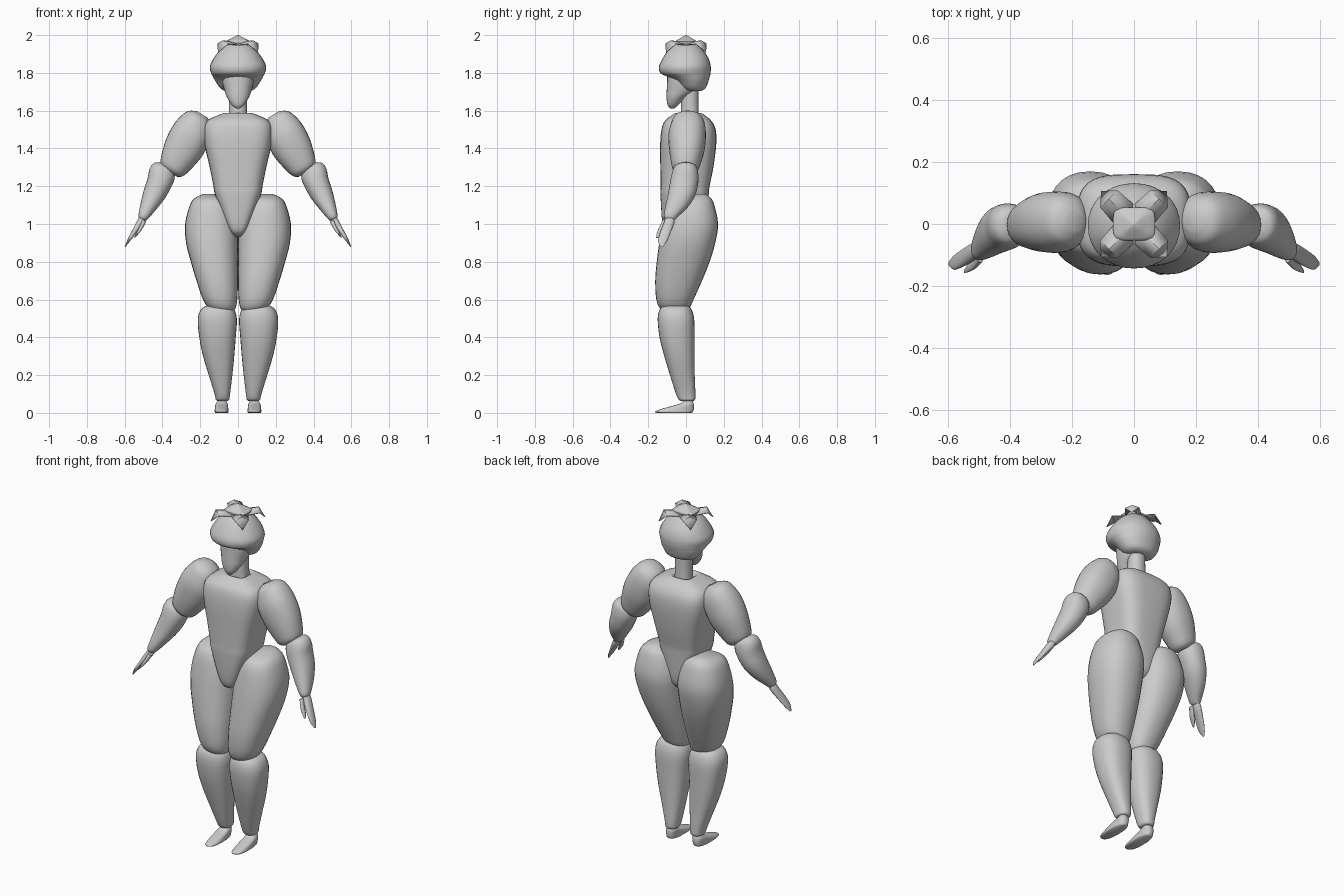
import bpy, bmesh, math
from mathutils import Vector


def finish(name, bm, mirror=False, angle=50, solid=0):
    bmesh.ops.recalc_face_normals(bm, faces=bm.faces)
    me = bpy.data.meshes.new(name)
    bm.to_mesh(me)
    bm.free()
    ob = bpy.data.objects.new(name, me)
    bpy.context.collection.objects.link(ob)
    if solid:
        ob.modifiers.new("thickness", 'SOLIDIFY').thickness = solid
    if mirror:
        ob.modifiers.new("mirror", 'MIRROR')
    bpy.ops.object.select_all(action='DESELECT')
    ob.select_set(True)
    bpy.context.view_layer.objects.active = ob
    bpy.ops.object.shade_smooth_by_angle(angle=math.radians(angle))
    return ob


def smooth_rows(rows, steps):
    # Catmull-Rom interpolation between the given sections
    pts = [rows[0]] + list(rows) + [rows[-1]]
    out = []
    for i in range(1, len(pts) - 2):
        a, b, c, d = pts[i - 1:i + 3]
        for k in range(steps):
            t = k / steps
            out.append([0.5 * (2 * q + (r - p) * t + (2 * p - 5 * q + 4 * r - s) * t * t
                               + (3 * q - p - 3 * r + s) * t ** 3)
                        for p, q, r, s in zip(a, b, c, d)])
    return out + [list(rows[-1])]


def limb(name, rows, origin=(0, 0), axis=(0, 1), p=2.2, n=28, mirror=False, steps=3):
    """Loft of super-ellipses; row = (distance along axis, side min, side max, y min, y max)."""
    d = Vector(axis).normalized()
    u = Vector((abs(d.y), d.x))
    o = Vector(origin)
    bm = bmesh.new()
    rings = []
    for t, s0, s1, y0, y1 in smooth_rows(rows, steps):
        ring = []
        for i in range(n):
            a = 2 * math.pi * i / n
            ca, sa = math.cos(a), math.sin(a)
            ex = math.copysign(abs(ca) ** (2 / p), ca)
            ey = math.copysign(abs(sa) ** (2 / p), sa)
            q = o + d * t + u * ((s0 + s1) / 2 + ex * (s1 - s0) / 2)
            ring.append(bm.verts.new((q.x, (y0 + y1) / 2 + ey * (y1 - y0) / 2, q.y)))
        rings.append(ring)
    for a, b in zip(rings, rings[1:]):
        for i in range(n):
            bm.faces.new((a[i], a[(i + 1) % n], b[(i + 1) % n], b[i]))
    bm.faces.new(rings[0])
    bm.faces.new(rings[-1])
    return finish(name, bm, mirror)


def centred(rows):
    return [(z, -h, h, y0, y1) for z, h, y0, y1 in rows]


# Torso tapering to a V between the thighs
limb("torso", centred([
    (.93, .015, -.06, .06), (.95, .035, -.105, .09), (1.0, .065, -.125, .11),
    (1.15, .12, -.135, .12), (1.2, .13, -.135, .125), (1.3, .15, -.136, .145),
    (1.42, .177, -.137, .16), (1.5, .183, -.13, .157), (1.545, .165, -.113, .135),
    (1.572, .115, -.08, .105), (1.588, .065, -.05, .075), (1.565, .045, -.03, .055)]), p=3.4, n=40)

# Legs
limb("thigh", [
    (1.16, .12, .18, .03, .10), (1.14, .06, .225, -.06, .13), (1.10, .03, .255, -.10, .15),
    (1.0, .003, .28, -.125, .17), (.9, 0, .275, -.142, .155), (.8, 0, .25, -.155, .125),
    (.7, 0, .22, -.163, .085), (.6, .004, .185, -.157, .04), (.55, .015, .15, -.135, .015),
    (.53, .04, .10, -.10, -.02)], p=2.3, mirror=True)
limb("calf", [
    (.57, .06, .15, -.10, 0), (.555, .025, .19, -.135, .025), (.5, .006, .213, -.15, .043),
    (.4, .012, .205, -.14, .045), (.3, .02, .185, -.115, .045), (.2, .03, .155, -.085, .046),
    (.1, .042, .124, -.053, .05), (.07, .047, .118, -.038, .048), (.062, .06, .105, -.02, .035)],
    p=2.4, mirror=True)
limb("foot", [
    (0, .055, .12, -.155, .03), (.006, .05, .124, -.165, .037), (.018, .051, .123, -.14, .041),
    (.035, .053, .121, -.08, .042), (.05, .056, .117, -.03, .04), (.068, .065, .105, -.01, .034)],
    p=2.5, mirror=True)

# Arms
ARM = (.52, -.855)
limb("upper_arm", [
    (-.004, -.02, .045, -.02, .04), (.018, -.05, .085, -.06, .08), (.06, -.08, .105, -.08, .1),
    (.12, -.098, .115, -.093, .105), (.2, -.1, .11, -.09, .1), (.28, -.085, .09, -.08, .08),
    (.328, -.07, .07, -.068, .063), (.347, -.045, .045, -.04, .04)],
    origin=(.18, 1.57), axis=ARM, mirror=True)
limb("forearm", [
    (0, -.04, .02, -.03, .03), (.015, -.07, .045, -.06, .055), (.05, -.088, .054, -.075, .065),
    (.1, -.088, .046, -.085, .065), (.17, -.077, .042, -.096, .05), (.24, -.055, .033, -.11, .01),
    (.3, -.033, .022, -.117, -.045), (.318, -.02, .01, -.1, -.06)],
    origin=(.4, 1.32), axis=(.355, -.935), mirror=True)
limb("hand", [
    (0, -.018, .018, -.11, -.06), (.03, -.02, .018, -.118, -.062), (.08, -.013, .014, -.135, -.078),
    (.14, -.006, .009, -.148, -.1), (.178, -.002, .002, -.135, -.122)],
    origin=(.505, 1.03), axis=(.095, -.155), n=16, mirror=True)
limb("thumb", [
    (.005, -.025, -.002, -.125, -.09), (.05, -.028, -.01, -.145, -.112),
    (.085, -.024, -.012, -.155, -.128), (.11, -.019, -.015, -.158, -.148)],
    origin=(.505, 1.03), axis=(.095, -.155), n=12, mirror=True)

# Head
limb("neck", centred([(1.54, .052, -.03, .07), (1.62, .047, -.026, .066), (1.76, .047, -.026, .066)]))
limb("face", centred([
    (1.612, .01, -.085, -.062), (1.63, .033, -.098, -.04), (1.67, .058, -.103, 0),
    (1.71, .073, -.102, .055), (1.76, .084, -.1, .07), (1.82, .085, -.1, .08)]))
limb("hair", centred([
    (1.705, .07, .0, .08), (1.72, .095, -.03, .105), (1.76, .122, -.065, .12),
    (1.785, .135, -.11, .127), (1.8, .143, -.137, .13), (1.835, .149, -.143, .131),
    (1.88, .127, -.122, .118), (1.92, .097, -.095, .09), (1.95, .06, -.06, .06),
    (1.965, .015, -.015, .015)]), p=2.1, n=32)

# Crown: four drooping petals around a pointed bud
bm = bmesh.new()
for k in range(4):
    base = 45 + 90 * k

    def pt(da, r, z):
        a = math.radians(base + da)
        return bm.verts.new((r * math.cos(a), r * math.sin(a), z))
    c = pt(0, .02, 1.965)
    r0, r1 = pt(-43, .065, 1.95), pt(43, .065, 1.95)
    m0, mid, m1 = pt(-19, .122, 1.955), pt(0, .115, 1.972), pt(19, .122, 1.955)
    tip = pt(0, .15, 1.91)
    for f in ((c, r0, m0, mid), (c, mid, m1, r1), (m0, tip, mid), (mid, tip, m1)):
        bm.faces.new(f)
finish("petals", bm, angle=25, solid=.005)
limb("bud", centred([(1.945, .06, -.045, .045), (1.965, .068, -.054, .054),
                     (1.975, .05, -.045, .045), (2.0, .003, -.003, .003)]), p=4, n=24, steps=2)
